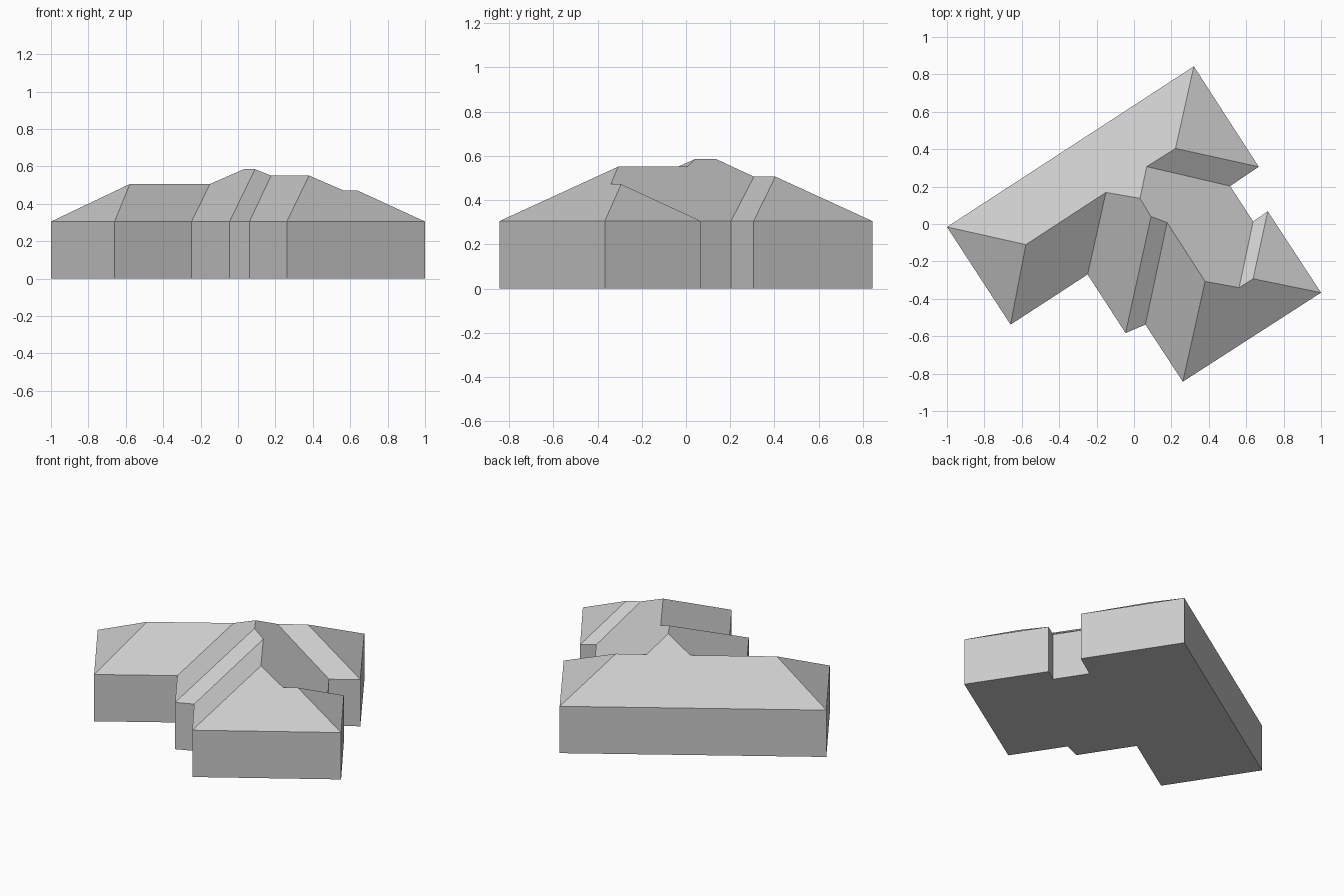
import bpy

# Remove the default cube
cube = bpy.data.objects.get("Cube")
if cube:
    bpy.data.objects.remove(cube, do_unlink=True)

EAVE = 0.305          # wall height
LOW, MAIN, HIGH, TOP = 0.472, 0.506, 0.551, 0.585   # ridge heights

# One plain grey for the whole house
grey = bpy.data.materials.new("light_grey")
grey.use_nodes = True
colour = (0.6, 0.6, 0.6, 1.0)
grey.diffuse_color = colour
grey.node_tree.nodes["Principled BSDF"].inputs["Base Color"].default_value = colour


def make_object(name, points, faces):
    """Create a flat-shaded mesh object from named points."""
    names = list(points)
    index = {key: i for i, key in enumerate(names)}
    mesh = bpy.data.meshes.new(name)
    mesh.from_pydata([points[key] for key in names], [],
                     [[index[key] for key in face] for face in faces])
    mesh.materials.append(grey)
    mesh.update()
    obj = bpy.data.objects.new(name, mesh)
    bpy.context.collection.objects.link(obj)
    return obj


# Wall corners, counter-clockwise seen from above
footprint = {
    "A": (-1.0, -.016), "B": (-.66, -.538), "C": (-.248, -.27),
    "D": (-.045, -.583), "E": (.061, -.538), "F": (.261, -.843),
    "G": (1.0, -.367), "H": (.715, .068), "I": (.637, .014),
    "J": (.514, .203), "K": (.667, .306), "L": (.32, .843),
}
corners = list(footprint)

# Ridge ends and the points where hips and valleys meet
ridges = {
    "M": (-.578, -.11, MAIN), "N": (-.15, .169, MAIN),
    "O": (.032, .137, TOP), "P": (.091, .04, TOP),
    "Q": (.177, .008, HIGH), "R": (.38, -.307, HIGH),
    "S": (.562, -.34, LOW), "T": (.637, -.293, LOW),
    "U": (.222, .404, MAIN), "V": (.068, .307, MAIN),
}

# Walls with a closed floor
wall_points = {}
for key, (x, y) in footprint.items():
    wall_points[key + "_floor"] = (x, y, 0)
    wall_points[key + "_eave"] = (x, y, EAVE)
wall_faces = [[key + "_floor" for key in reversed(corners)]]
for a, b in zip(corners, corners[1:] + corners[:1]):
    wall_faces.append([a + "_floor", b + "_floor", b + "_eave", a + "_eave"])
make_object("walls", wall_points, wall_faces)

# Hipped roof, one slope rising from each wall
roof_points = {key: (x, y, EAVE) for key, (x, y) in footprint.items()}
roof_points.update(ridges)
slopes = ["ABM", "BCNM", "CDPON", "DEQP", "EFRQ", "FGTSR",
          "GHT", "HIST", "IJVOPQRS", "JKUV", "KLU", "LAMNOVU"]
make_object("hipped_roof", roof_points, slopes)
